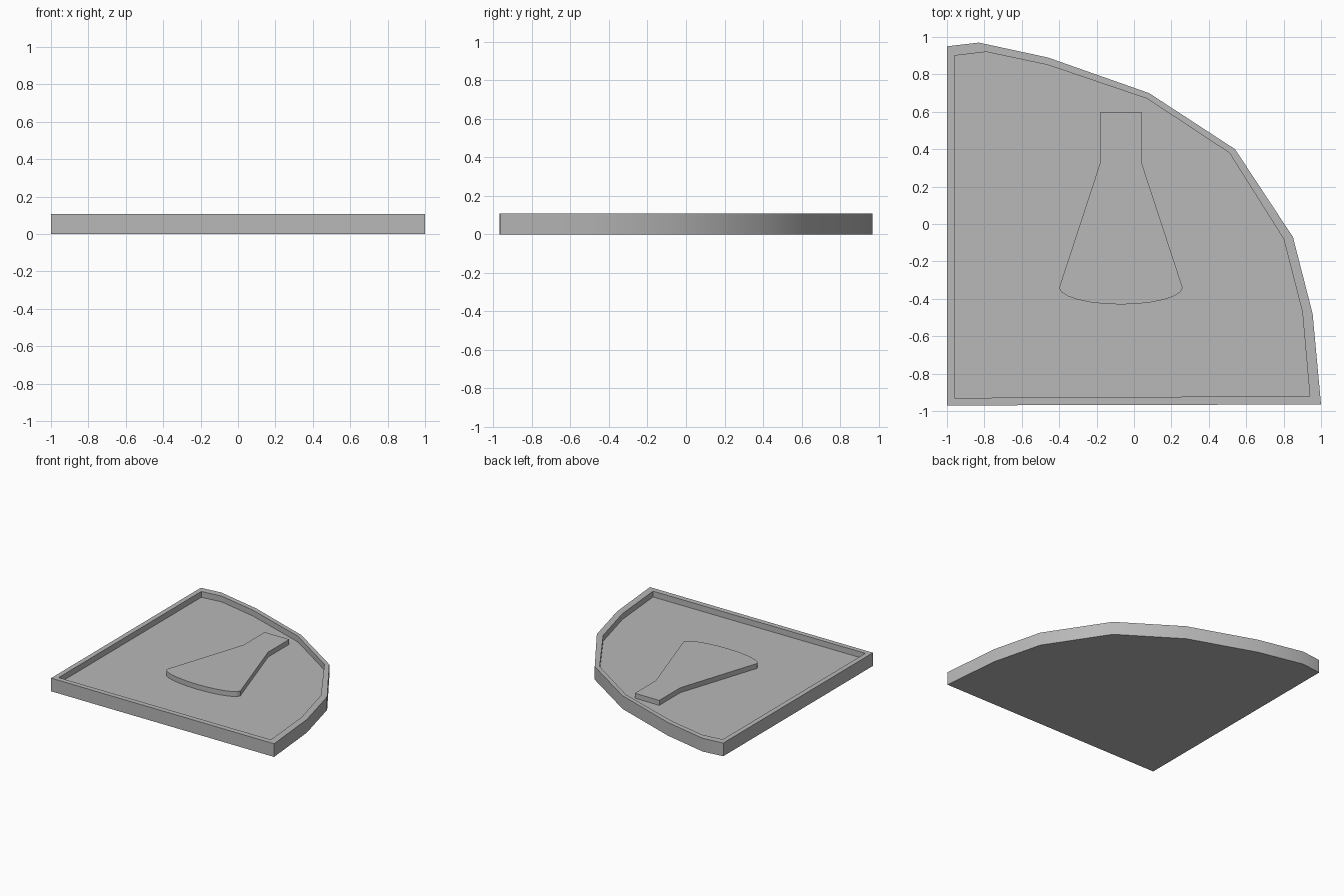
import bpy
import bmesh
import math

cube = bpy.data.objects.get("Cube")
if cube:
    bpy.data.objects.remove(cube, do_unlink=True)

HEIGHT, FLOOR, RELIEF = 0.107, 0.06, 0.1

grey = bpy.data.materials.new("plain grey")
grey.use_nodes = True
colour = (0.48, 0.48, 0.48, 1)
grey.diffuse_color = colour
grey.node_tree.nodes["Principled BSDF"].inputs["Base Color"].default_value = colour


def add_object(name, bm):
    """Turn a bmesh into a grey object with smooth curves and sharp corners."""
    bmesh.ops.recalc_face_normals(bm, faces=bm.faces)
    mesh = bpy.data.meshes.new(name)
    bm.to_mesh(mesh)
    bm.free()
    mesh.materials.append(grey)
    obj = bpy.data.objects.new(name, mesh)
    bpy.context.collection.objects.link(obj)
    bpy.ops.object.select_all(action='DESELECT')
    obj.select_set(True)
    bpy.context.view_layer.objects.active = obj
    bpy.ops.object.shade_smooth_by_angle(angle=math.radians(30))
    return obj


def loft(name, rings):
    """Join matching (outline, height) rings and cap both ends."""
    bm = bmesh.new()
    loops = [[bm.verts.new((x, y, z)) for x, y in outline] for outline, z in rings]
    for low, high in zip(loops, loops[1:]):
        for i in range(len(low)):
            j = (i + 1) % len(low)
            bm.faces.new((low[i], low[j], high[j], high[i]))
    bm.faces.new(loops[0][::-1])
    bm.faces.new(loops[-1])
    return add_object(name, bm)


# Quarter-round tray with a raised rim around a sunken floor
outer = [(-1, -0.97), (1, -0.965), (0.955, -0.48), (0.85, -0.07), (0.54, 0.40),
         (0.08, 0.70), (-0.46, 0.89), (-0.83, 0.97), (-1, 0.95)]
inner = [(-0.96, -0.93), (0.94, -0.92), (0.90, -0.47), (0.80, -0.08), (0.51, 0.38),
         (0.07, 0.67), (-0.46, 0.85), (-0.79, 0.92), (-0.96, 0.90)]
loft("tray", [(outer, 0), (outer, HEIGHT), (inner, HEIGHT), (inner, FLOOR)])

# Raised flared relief: straight neck, sloping sides, softly bowed base
centre = -0.07
base = [(centre + 0.33 * math.cos(a), -0.34 + 0.09 * math.sin(a))
        for a in (math.pi + math.pi * i / 12 for i in range(13))]
neck = [(centre + 0.11, 0.33), (centre + 0.11, 0.60),
        (centre - 0.11, 0.60), (centre - 0.11, 0.33)]
flare = base + neck
loft("flared_relief", [(flare, FLOOR - 0.01), (flare, RELIEF)])
